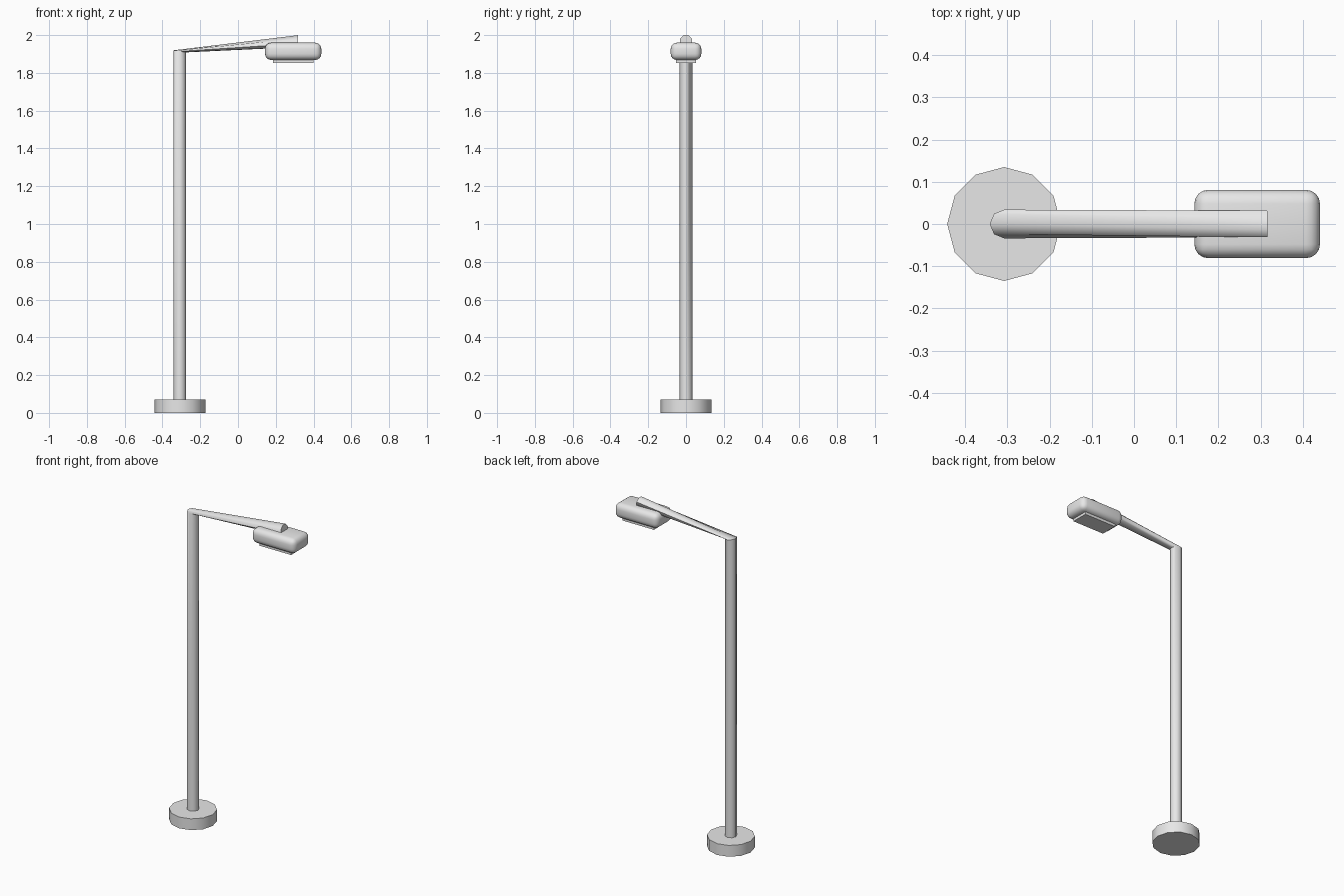
import bpy, bmesh, math

if "Cube" in bpy.data.objects:
    bpy.data.objects.remove(bpy.data.objects["Cube"])

grey = bpy.data.materials.new("painted_metal_grey")
grey.diffuse_color = (0.8, 0.8, 0.8, 1)
grey.use_nodes = True
grey.node_tree.nodes["Principled BSDF"].inputs["Base Color"].default_value = grey.diffuse_color


def finish(bm, name, angle=None):
    bmesh.ops.recalc_face_normals(bm, faces=bm.faces[:])
    mesh = bpy.data.meshes.new(name)
    bm.to_mesh(mesh)
    bm.free()
    mesh.materials.append(grey)
    obj = bpy.data.objects.new(name, mesh)
    bpy.context.collection.objects.link(obj)
    if angle:
        bpy.ops.object.select_all(action='DESELECT')
        obj.select_set(True)
        bpy.context.view_layer.objects.active = obj
        bpy.ops.object.shade_smooth_by_angle(angle=math.radians(angle))
    return obj


def loft(name, rings, angle):
    """Closed skin through rings of equal point count."""
    bm = bmesh.new()
    loops = [[bm.verts.new(p) for p in ring] for ring in rings]
    n = len(loops[0])
    for a, b in zip(loops, loops[1:]):
        for i in range(n):
            j = (i + 1) % n
            bm.faces.new((a[i], a[j], b[j], b[i]))
    bm.faces.new(loops[0])
    bm.faces.new(loops[-1])
    return finish(bm, name, angle)


def disc(x, r, z, n, tilt=0.0):
    """Horizontal ring, optionally tilted down towards +x."""
    pts = []
    for i in range(n):
        a = 2 * math.pi * i / n
        dx = r * math.cos(a)
        pts.append((x + dx, r * math.sin(a), z - tilt * dx))
    return pts


def box(name, x0, x1, half_y, z0, z1, bevel=0.0):
    bm = bmesh.new()
    bmesh.ops.create_cube(bm, size=1)
    for v in bm.verts:
        v.co.x = (x0 + x1) / 2 + v.co.x * (x1 - x0)
        v.co.y *= 2 * half_y
        v.co.z = (z0 + z1) / 2 + v.co.z * (z1 - z0)
    if bevel:
        bmesh.ops.bevel(bm, geom=bm.edges[:], offset=bevel, segments=4,
                        profile=0.5, affect='EDGES')
    return finish(bm, name, 40 if bevel else None)


POLE_X, R, SIDES = -0.308, 0.034, 8

# Round foot
loft("base", [disc(POLE_X, 0.135, 0.0, 12), disc(POLE_X, 0.135, 0.07, 12)], 40)

# Upright pole and the arm skinned from its top ring to an upright end ring
end = []
for i in range(SIDES):
    a = 2 * math.pi * i / SIDES + math.pi / SIDES
    end.append((0.317, R * math.sin(a), 1.968 - R * math.cos(a)))
loft("pole_and_arm", [disc(POLE_X, R, 0.06, SIDES),
                      disc(POLE_X, R, 1.914, SIDES, 0.16), end], 50)

# Lamp housing and the lens plate beneath it
box("lamp_housing", 0.143, 0.441, 0.081, 1.868, 1.96, 0.033)
box("lamp_lens", 0.184, 0.40, 0.052, 1.852, 1.88)
